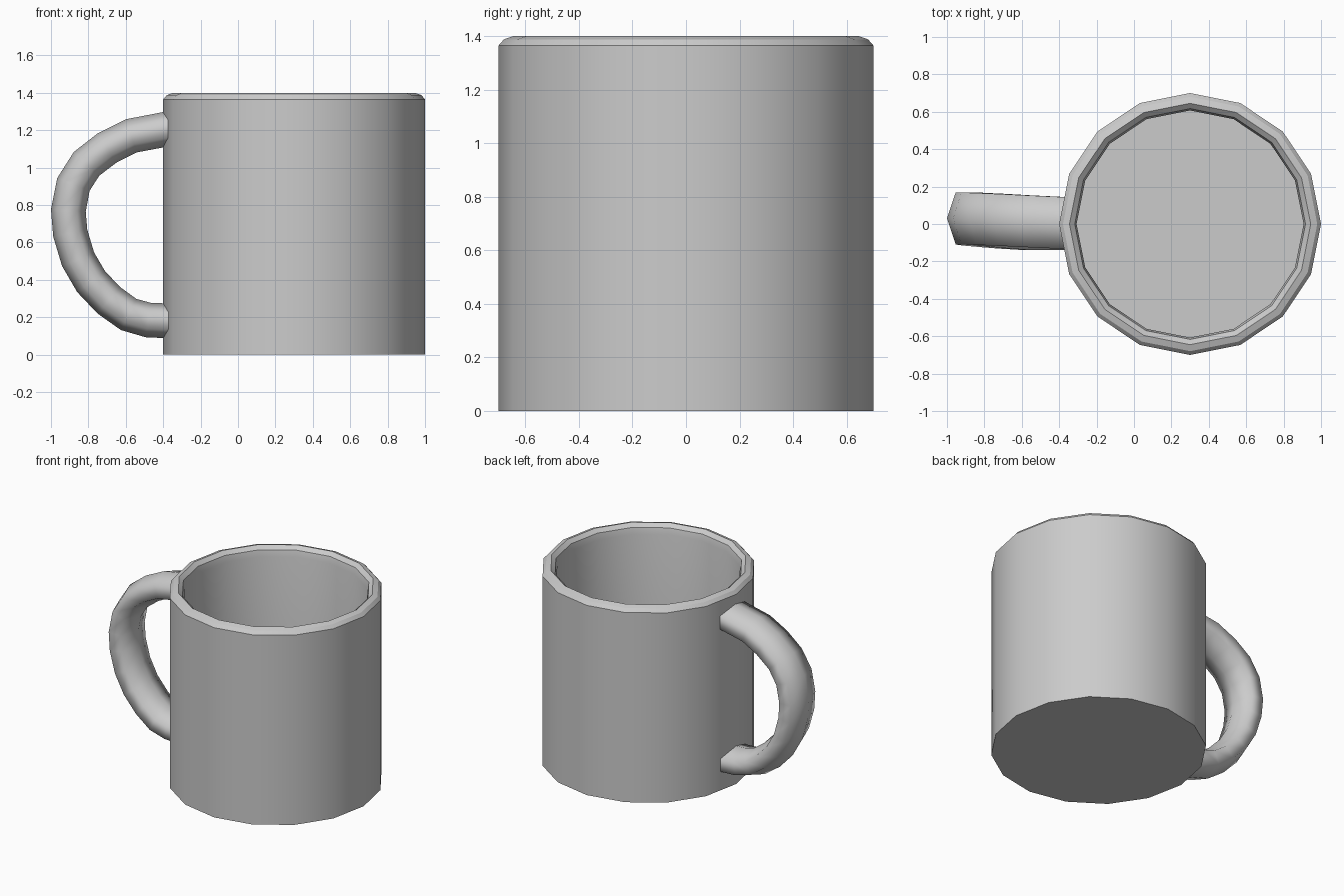
import bpy
import bmesh
from math import cos, sin, pi, radians
from mathutils import Vector

if "Cube" in bpy.data.objects:
    bpy.data.objects.remove(bpy.data.objects["Cube"])


def add_object(name, rings, angle):
    """Skin a list of vertex rings, cap both ends and shade smooth by angle."""
    bm = bmesh.new()
    loops = [[bm.verts.new(p) for p in ring] for ring in rings]
    n = len(loops[0])
    for a, b in zip(loops, loops[1:]):
        for i in range(n):
            j = (i + 1) % n
            bm.faces.new((a[i], a[j], b[j], b[i]))
    bm.faces.new(loops[0][::-1])
    bm.faces.new(loops[-1])
    bmesh.ops.recalc_face_normals(bm, faces=bm.faces)
    mesh = bpy.data.meshes.new(name)
    bm.to_mesh(mesh)
    bm.free()
    obj = bpy.data.objects.new(name, mesh)
    bpy.context.collection.objects.link(obj)
    bpy.ops.object.select_all(action='DESELECT')
    obj.select_set(True)
    bpy.context.view_layer.objects.active = obj
    bpy.ops.object.shade_smooth_by_angle(angle=radians(angle))
    return obj


# Cup body: 16-sided lathe, outer wall, bevelled rim, inner wall and floor
profile = [(0.70, 0.0), (0.70, 1.365), (0.68, 1.388), (0.645, 1.40),
           (0.617, 1.375), (0.607, 1.33), (0.607, 0.09)]
SIDES = 16
add_object("cup_body", [
    [(0.3 + r * cos(2 * pi * i / SIDES), r * sin(2 * pi * i / SIDES), z)
     for i in range(SIDES)] for r, z in profile], 30)

# Handle: flattened hexagon swept along a C-shaped path, leaning slightly in y
path = [Vector(p) for p in (
    (-0.36, 0.005, 1.21), (-0.57, 0.015, 1.17), (-0.70, 0.022, 1.105),
    (-0.81, 0.027, 1.02), (-0.88, 0.03, 0.91), (-0.907, 0.03, 0.77),
    (-0.897, 0.027, 0.65), (-0.855, 0.022, 0.51), (-0.785, 0.015, 0.39),
    (-0.69, 0.007, 0.29), (-0.585, 0.0, 0.215), (-0.48, 0.0, 0.185),
    (-0.36, 0.0, 0.18))]
rings = []
for k, p in enumerate(path):
    t = path[min(k + 1, len(path) - 1)] - path[max(k - 1, 0)]
    out = Vector((t.z, 0, -t.x)).normalized()
    rings.append([p + out * 0.093 * cos(pi * i / 3)
                  + Vector((0, 0.16 * sin(pi * i / 3), 0)) for i in range(6)])
add_object("handle", rings, 75)
